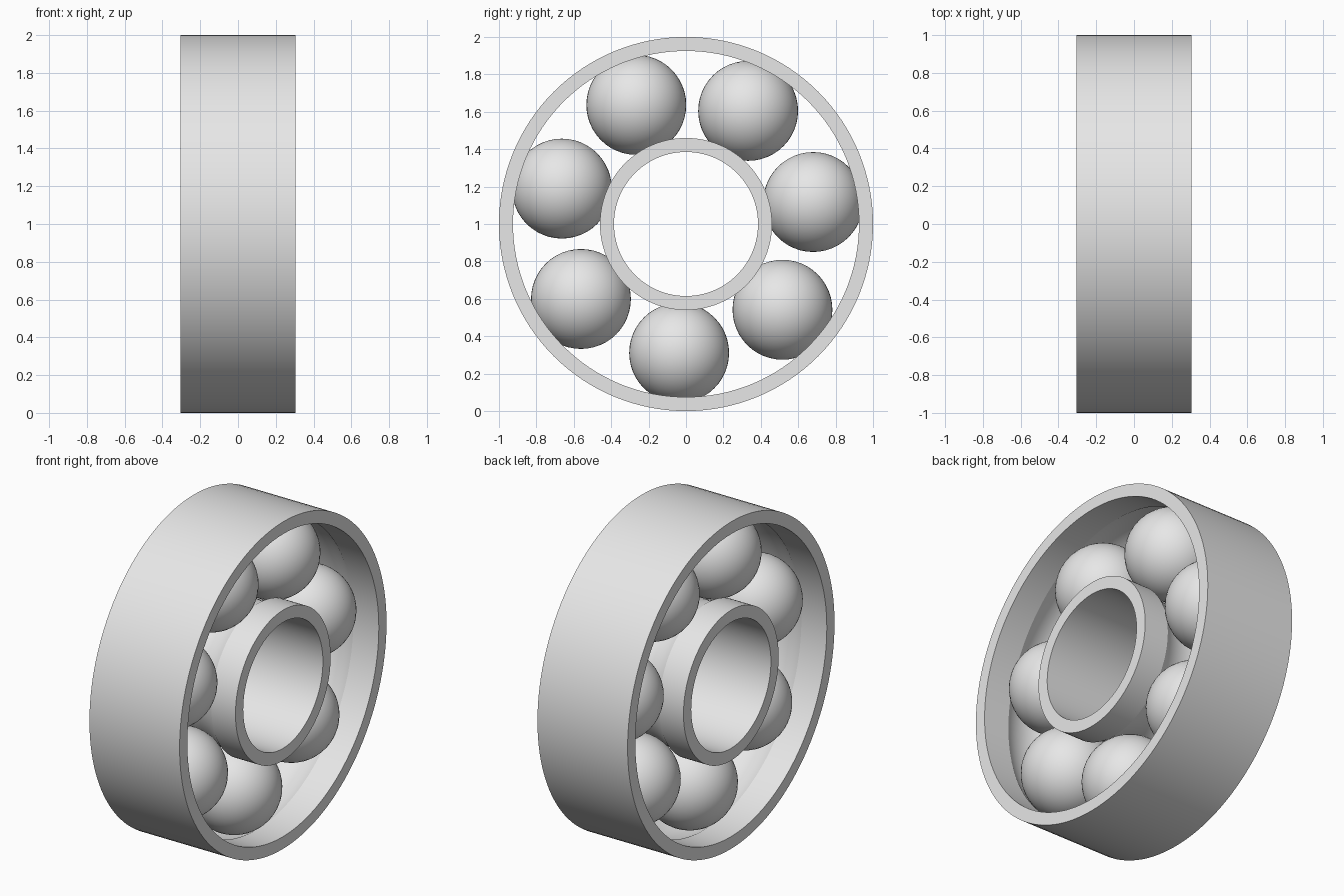
import bpy
import bmesh
from math import sin, cos, pi, radians, acos, asin, sqrt
from mathutils import Matrix, Vector

cube = bpy.data.objects.get("Cube")
if cube:
    bpy.data.objects.remove(cube, do_unlink=True)

HALF_WIDTH = 0.305
PITCH = 0.69          # distance of ball centres from the axis
BALL_RADIUS = 0.267
GROOVE_RADIUS = 0.27
BALL_COUNT = 7
FIRST_ANGLE = radians(9.8)
CENTRE = Vector((0, 0, 1))

steel = bpy.data.materials.new("light grey steel")
steel.use_nodes = True
colour = (0.8, 0.8, 0.8, 1)
steel.diffuse_color = colour
steel.node_tree.nodes["Principled BSDF"].inputs["Base Color"].default_value = colour


def finish(name, bm):
    """Turn a bmesh into a smooth shaded steel object with sharp rims."""
    bmesh.ops.recalc_face_normals(bm, faces=bm.faces)
    mesh = bpy.data.meshes.new(name)
    bm.to_mesh(mesh)
    bm.free()
    mesh.materials.append(steel)
    obj = bpy.data.objects.new(name, mesh)
    bpy.context.collection.objects.link(obj)
    bpy.ops.object.select_all(action='DESELECT')
    obj.select_set(True)
    bpy.context.view_layer.objects.active = obj
    bpy.ops.object.shade_smooth_by_angle(angle=radians(20))
    return obj


def race(name, plain_radius, groove_side_radius, steps=12, segments=128):
    """Ring turned about x, with a ball groove on one of its walls."""
    offset = groove_side_radius - PITCH
    sign = 1 if offset > 0 else -1
    spread = acos(abs(offset) / GROOVE_RADIUS)
    profile = [(-HALF_WIDTH, plain_radius), (-HALF_WIDTH, groove_side_radius)]
    for i in range(steps + 1):
        a = spread * (2 * i / steps - 1)
        profile.append((GROOVE_RADIUS * sin(a), PITCH + sign * GROOVE_RADIUS * cos(a)))
    profile += [(HALF_WIDTH, groove_side_radius), (HALF_WIDTH, plain_radius)]

    bm = bmesh.new()
    verts = [bm.verts.new(CENTRE + Vector((x, 0, r))) for x, r in profile]
    edges = [bm.edges.new((v, verts[i - 1])) for i, v in enumerate(verts)]
    bmesh.ops.spin(bm, geom=verts + edges, cent=CENTRE, axis=(1, 0, 0),
                   angle=2 * pi, steps=segments, use_merge=True)
    bmesh.ops.remove_doubles(bm, verts=bm.verts, dist=0.0001)
    return finish(name, bm)


# Outer and inner races
race("outer_race", 1.0, 0.925)
race("inner_race", 0.385, 0.46)

# Balls spaced evenly between the races
for i in range(BALL_COUNT):
    a = FIRST_ANGLE + 2 * pi * i / BALL_COUNT
    position = CENTRE + Vector((0, PITCH * cos(a), PITCH * sin(a)))
    bm = bmesh.new()
    bmesh.ops.create_uvsphere(bm, u_segments=48, v_segments=24, radius=BALL_RADIUS,
                              matrix=Matrix.Translation(position))
    finish(f"ball_{i + 1}", bm)
